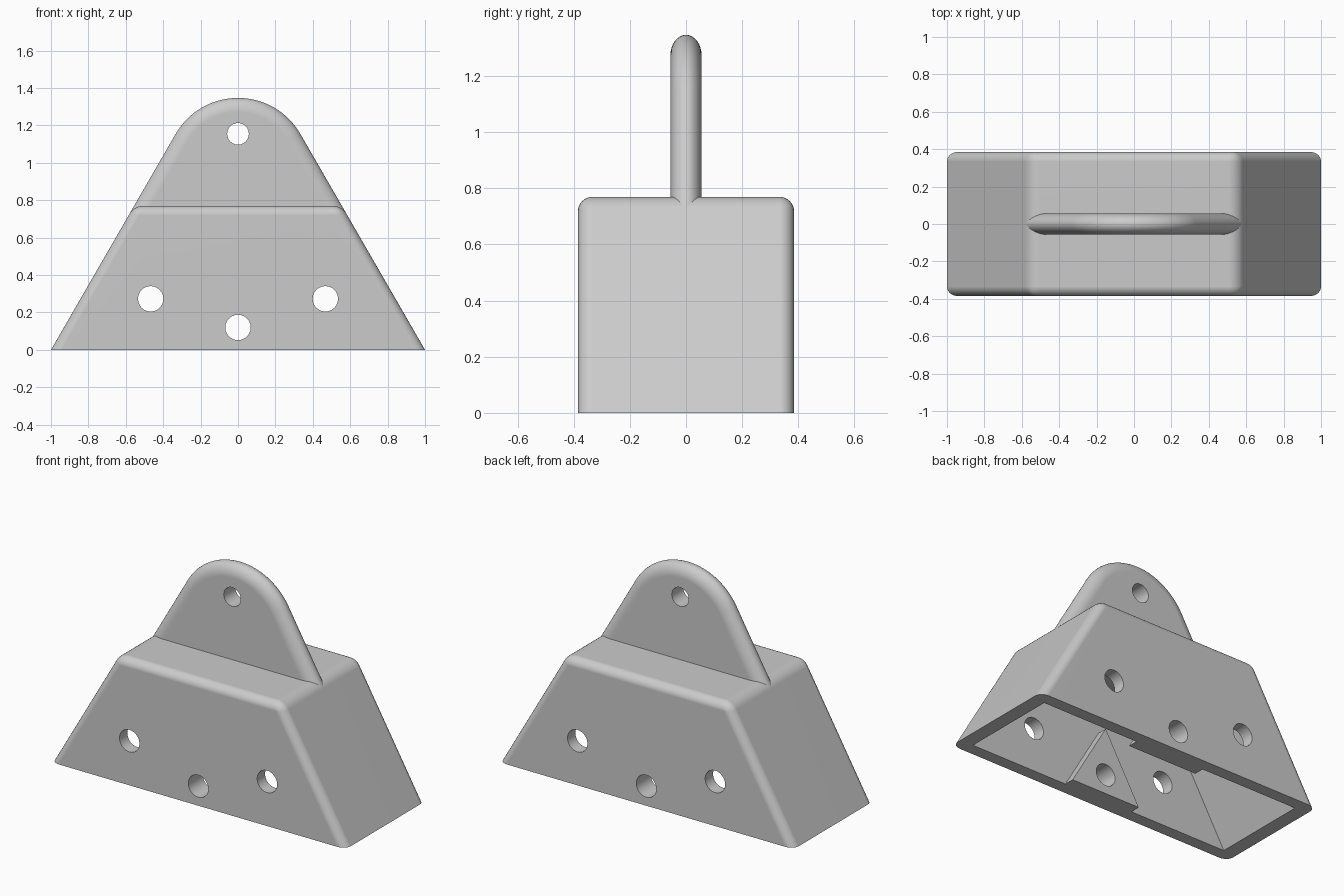
import bpy, bmesh, math
from mathutils import Matrix

cube = bpy.data.objects.get("Cube")
if cube:
    bpy.data.objects.remove(cube, do_unlink=True)

S = math.sqrt(3) / 2       # the sides slope at 60 degrees
HALF_Y, TOP, WALL = 0.385, 0.77, 0.077

grey = bpy.data.materials.new("light grey")
grey.use_nodes = True
grey.diffuse_color = (0.6, 0.6, 0.6, 1)
grey.node_tree.nodes["Principled BSDF"].inputs["Base Color"].default_value = grey.diffuse_color


def finish(bm, name):
    bmesh.ops.recalc_face_normals(bm, faces=bm.faces)
    mesh = bpy.data.meshes.new(name)
    bm.to_mesh(mesh)
    bm.free()
    mesh.materials.append(grey)
    obj = bpy.data.objects.new(name, mesh)
    bpy.context.collection.objects.link(obj)
    return obj


def loft(rings):
    """Skin equal rings of points and cap both ends."""
    bm = bmesh.new()
    loops = [[bm.verts.new(p) for p in ring] for ring in rings]
    n = len(loops[0])
    for a, b in zip(loops, loops[1:]):
        for i in range(n):
            j = (i + 1) % n
            bm.faces.new((a[i], a[j], b[j], b[i]))
    bm.faces.new(loops[0])
    bm.faces.new(loops[-1])
    return bm


def side_x(z, inset=0.0):
    return (S - inset - z / 2) / S


def prism(outline, y0, y1):
    return loft([[(x, y, z) for x, z in outline] for y in (y0, y1)])


def trapezoid(z0, z1, inset, half_y):
    a, b = side_x(z0, inset), side_x(z1, inset)
    return prism([(-a, z0), (a, z0), (b, z1), (-b, z1)], -half_y, half_y)


def hole(x, z, radius):
    bm = bmesh.new()
    turn = Matrix.Translation((x, 0, z)) @ Matrix.Rotation(math.pi / 2, 4, "X")
    bmesh.ops.create_cone(bm, cap_ends=True, segments=24, radius1=radius,
                          radius2=radius, depth=2, matrix=turn)
    obj = finish(bm, "hole_cutter")
    obj.hide_render = True
    return obj


def cut(obj, cutters):
    for cutter in cutters:
        mod = obj.modifiers.new("cut", "BOOLEAN")
        mod.operation, mod.solver, mod.object = "DIFFERENCE", "EXACT", cutter


# Hollow body with rounded upper and corner edges
bm = trapezoid(0, TOP, 0, HALF_Y)
edges = [e for e in bm.edges if max(v.co.z for v in e.verts) > 0.1]
bmesh.ops.recalc_face_normals(bm, faces=bm.faces)
bmesh.ops.bevel(bm, geom=edges, offset=0.05, segments=6, profile=0.5, affect="EDGES")
body = finish(bm, "body")
cavity = finish(trapezoid(-0.1, TOP - WALL, WALL, HALF_Y - WALL), "cavity_cutter")
cavity.hide_render = True

# Hanging fin with a rounded rim
BASE, ARC_R = 0.73, 0.385
ARC_Z = 2 * (S - ARC_R)
STEPS = 8


def fin_ring(angle):
    inset, y = 0.075 * (1 - math.cos(angle)), 0.056 * math.sin(angle)
    foot = side_x(BASE, inset)
    ring = [(foot, y, BASE)]
    for i in range(33):
        a = math.radians(30 + 120 * i / 32)
        r = ARC_R - inset
        ring.append((r * math.cos(a), y, ARC_Z + r * math.sin(a)))
    return ring + [(-foot, y, BASE)]


fin = finish(loft([fin_ring(math.pi / 2 * k / STEPS)
                   for k in range(-STEPS, STEPS + 1)]), "hanging_fin")

# Triangular pads inside both long walls
pads = []
for name, s in (("front_pad", -1), ("back_pad", 1)):
    outline = [(-0.24, 0), (0.24, 0), (0, 0.48 * S)]
    pads.append(finish(prism(outline, s * 0.245, s * (HALF_Y - WALL)), name))

# Bolt holes
low = hole(0, 0.12, 0.068)
sides = [hole(s * 0.467, 0.273, 0.068) for s in (-1, 1)]
high = hole(0, 1.155, 0.058)
cut(body, [cavity, low] + sides)
cut(fin, [high])
for pad in pads:
    cut(pad, [low])

# Apply the cuts, then shade smooth with crisp flats
parts = [body, fin] + pads
for obj in parts:
    bpy.ops.object.select_all(action="DESELECT")
    obj.select_set(True)
    bpy.context.view_layer.objects.active = obj
    bpy.ops.object.convert(target="MESH")
    bpy.ops.object.shade_smooth_by_angle(angle=math.radians(32))
    mod = obj.modifiers.new("flat faces", "WEIGHTED_NORMAL")
    mod.keep_sharp = True
for cutter in [cavity, low, high] + sides:
    bpy.data.objects.remove(cutter, do_unlink=True)
